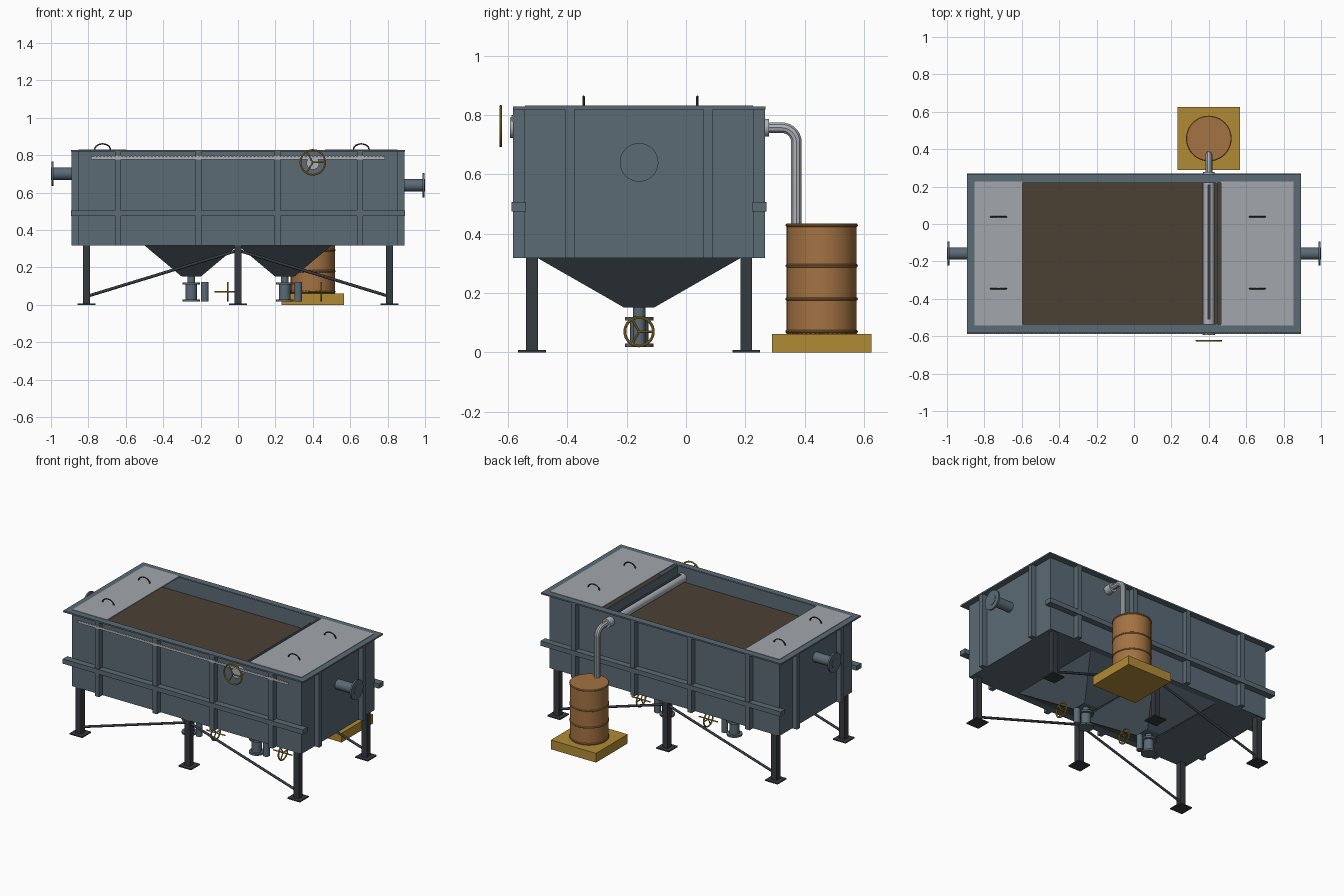
import bpy, bmesh
from math import pi, sin, cos, radians
from mathutils import Vector, Matrix

if "Cube" in bpy.data.objects:
    bpy.data.objects.remove(bpy.data.objects["Cube"])


def material(name, r, g, b):
    m = bpy.data.materials.new(name)
    m.use_nodes = True
    m.diffuse_color = (r, g, b, 1)
    m.node_tree.nodes["Principled BSDF"].inputs["Base Color"].default_value = (r, g, b, 1)
    return m


STEEL = material("blue grey steel", 0.105, 0.145, 0.178)
DARK = material("dark steel", 0.036, 0.043, 0.052)
LID = material("light grey cover", 0.36, 0.39, 0.42)
STAINLESS = material("stainless", 0.42, 0.45, 0.48)
SLUDGE = material("sludge", 0.072, 0.053, 0.034)
BARREL = material("barrel brown", 0.37, 0.17, 0.055)
YELLOW = material("ochre yellow", 0.44, 0.26, 0.035)

CY = -0.158          # centre line of the tank
HX, HY = 0.855, 0.387  # half size of the tank walls
BASE, TOP = 0.318, 0.828


def finish(name, bm, mat, smooth=False):
    bmesh.ops.recalc_face_normals(bm, faces=bm.faces)
    me = bpy.data.meshes.new(name)
    bm.to_mesh(me)
    bm.free()
    return place(name, me, mat, smooth)


def place(name, me, mat, smooth):
    me.materials.clear()
    me.materials.append(mat)
    ob = bpy.data.objects.new(name, me)
    bpy.context.collection.objects.link(ob)
    if smooth:
        bpy.ops.object.select_all(action="DESELECT")
        ob.select_set(True)
        bpy.context.view_layer.objects.active = ob
        bpy.ops.object.shade_smooth_by_angle(angle=radians(35))
    return ob


def box(name, centre, size, mat):
    bm = bmesh.new()
    bmesh.ops.create_cube(bm, size=1)
    bmesh.ops.scale(bm, vec=size, verts=bm.verts)
    bmesh.ops.translate(bm, vec=centre, verts=bm.verts)
    return finish(name, bm, mat)


def rod(name, a, b, r, mat, sides=32):
    a, b = Vector(a), Vector(b)
    d = b - a
    turn = d.to_track_quat("Z", "Y").to_matrix().to_4x4()
    bm = bmesh.new()
    bmesh.ops.create_cone(bm, cap_ends=True, segments=sides, radius1=r, radius2=r,
                          depth=d.length, matrix=Matrix.Translation((a + b) / 2) @ turn)
    return finish(name, bm, mat, True)


def tube(name, points, r, mat, cyclic=False):
    cu = bpy.data.curves.new(name, "CURVE")
    cu.dimensions = "3D"
    cu.bevel_depth, cu.bevel_resolution, cu.use_fill_caps = r, 3, True
    sp = cu.splines.new("POLY")
    sp.points.add(len(points) - 1)
    for p, co in zip(sp.points, points):
        p.co = (*co, 1)
    sp.use_cyclic_u = cyclic
    ob = bpy.data.objects.new(name, cu)
    bpy.context.collection.objects.link(ob)
    me = bpy.data.meshes.new_from_object(ob.evaluated_get(bpy.context.evaluated_depsgraph_get()))
    bpy.data.objects.remove(ob)
    return place(name, me, mat, True)


def ring(name, centre, u, v, radius, r, mat):
    c, u, v = Vector(centre), Vector(u), Vector(v)
    n = 40
    pts = [c + radius * (cos(2 * pi * i / n) * u + sin(2 * pi * i / n) * v) for i in range(n)]
    return tube(name, pts, r, mat, True)


def handwheel(name, centre, u, v, radius):
    c, u, v = Vector(centre), Vector(u), Vector(v)
    ring(name + "_rim", c, u, v, radius, 0.005, YELLOW)
    for k in range(3):
        a = 2 * pi * k / 3
        rod(name + "_spoke", c, c + radius * (cos(a) * u + sin(a) * v), 0.004, YELLOW, 10)


# Tank shell, floor and top rim
for s in (-1, 1):
    mid = (BASE + TOP) / 2
    box("long_wall", (0, CY + s * (HY - 0.005), mid), (2 * HX, 0.01, TOP - BASE), STEEL)
    box("end_wall", (s * (HX - 0.005), CY, mid), (0.01, 2 * HY, TOP - BASE), STEEL)
    box("rim_long", (0, CY + s * 0.405, TOP - 0.004), (1.786, 0.04, 0.01), STEEL)
    box("rim_end", (s * 0.873, CY, TOP - 0.004), (0.04, 0.81, 0.01), STEEL)
    # Stiffeners
    box("side_beam", (0, CY + s * 0.405, 0.49), (1.786, 0.048, 0.032), STEEL)
    for x in (-0.642, -0.212, 0.212, 0.652):
        box("side_rib", (x, CY + s * 0.405, mid), (0.032, 0.038, TOP - BASE), STEEL)
    for y in (-0.392, 0.075):
        box("end_rib", (s * 0.872, y, mid), (0.036, 0.032, TOP - BASE), STEEL)
box("tank_floor", (0, CY, BASE + 0.005), (2 * HX, 2 * HY, 0.01), STEEL)
box("sludge_surface", (0, CY, 0.725), (2 * HX - 0.02, 2 * HY - 0.02, 0.008), SLUDGE)
box("baffle", (0.443, CY, 0.72), (0.008, 2 * HY - 0.02, 0.2), STEEL)

# Covers with lifting handles
for x0, x1 in ((-0.853, -0.595), (0.465, 0.853)):
    cx = (x0 + x1) / 2
    box("cover", (cx, CY, TOP), (x1 - x0, 0.768, 0.008), LID)
    for y in (-0.345, 0.038):
        arch = [(cx - 0.042 * cos(pi * i / 10), y, 0.83 + 0.031 * sin(pi * i / 10)) for i in range(11)]
        tube("cover_handle", arch, 0.004, DARK)

# Notched strip along the front
bm = bmesh.new()
teeth, half = 80, 0.785
step = 2 * half / teeth
outline = [(half, 0.778), (-half, 0.778)]
for i in range(teeth):
    outline += [(-half + i * step, 0.8), (-half + (i + 0.5) * step, 0.791)]
outline.append((half, 0.8))
face = bm.faces.new([bm.verts.new((x, -0.583, z)) for x, z in outline])
new = bmesh.ops.extrude_face_region(bm, geom=[face])["geom"]
bmesh.ops.translate(bm, vec=(0, -0.004, 0), verts=[g for g in new if isinstance(g, bmesh.types.BMVert)])
finish("notched_strip", bm, STAINLESS)

# Hoppers with drain valves
for hx in (-0.25, 0.25):
    bm = bmesh.new()
    loops = []
    for z, ax, ay in ((BASE, 0.25, 0.342), (0.152, 0.052, 0.052)):
        loops.append([bm.verts.new((hx + sx * ax, CY + sy * ay, z))
                      for sx, sy in ((-1, -1), (1, -1), (1, 1), (-1, 1))])
    for i in range(4):
        j = (i + 1) % 4
        bm.faces.new((loops[0][i], loops[0][j], loops[1][j], loops[1][i]))
    bm.faces.new(loops[0])
    bm.faces.new(loops[1])
    finish("hopper", bm, STEEL)
    for name, z0, z1, r in (("drain_neck", 0.11, 0.155, 0.021), ("valve_body", 0.02, 0.115, 0.031),
                            ("valve_top_flange", 0.108, 0.12, 0.048),
                            ("valve_bottom_flange", 0.018, 0.03, 0.048)):
        rod(name, (hx, CY, z0), (hx, CY, z1), r, STEEL)
    rod("valve_bonnet", (hx + 0.072, CY, 0.018), (hx + 0.072, CY, 0.122), 0.021, STEEL)
    rod("valve_stem", (hx + 0.125, CY, 0.07), (hx + 0.265, CY, 0.07), 0.004, YELLOW, 12)
    handwheel("valve_wheel", (hx + 0.195, CY, 0.07), (0, 1, 0), (0, 0, 1), 0.048)

# Legs, foot plates and diagonal braces
for y in (-0.519, 0.203):
    for x in (-0.81, 0, 0.81):
        box("leg", (x, y, BASE / 2), (0.04, 0.04, BASE), DARK)
        box("foot_plate", (x, y, 0.004), (0.094, 0.094, 0.008), DARK)
    for s in (-1, 1):
        rod("brace", (s * 0.81, y, 0.045), (0, y, 0.292), 0.008, DARK, 12)

# Inlet and outlet nozzles
for s, z in ((-1, 0.702), (1, 0.64)):
    rod("nozzle", (s * 0.85, CY, z), (s, CY, z), 0.033, STEEL)
    rod("nozzle_flange", (s * 0.987, CY, z), (s * 0.998, CY, z), 0.065, STEEL)

# Slotted skimming pipe with its handwheel
PX, PZ = 0.40, 0.757
rod("skimmer_pipe", (PX, -0.583, PZ), (PX, 0.267, PZ), 0.03, STAINLESS)
rod("skimmer_end_cap", (PX, -0.593, PZ), (PX, -0.58, PZ), 0.034, STAINLESS)
box("skimmer_slot", (PX, CY + 0.008, PZ + 0.028), (0.016, 0.72, 0.008), DARK)
handwheel("skimmer_wheel", (PX, -0.624, 0.762), (1, 0, 0), (0, 0, 1), 0.066)

# Discharge pipe bending down into the barrel
rod("discharge_flange", (PX, 0.262, PZ), (PX, 0.279, PZ), 0.03, STAINLESS)
bend = [(PX, 0.322 + 0.05 * sin(a), PZ - 0.05 + 0.05 * cos(a))
        for a in (pi / 2 * i / 10 for i in range(11))]
tube("discharge_pipe", [(PX, 0.26, PZ)] + bend + [(PX, 0.372, 0.425)], 0.0185, STAINLESS)

# Barrel on its pallet
BY = 0.457
box("pallet", (PX, BY, 0.031), (0.336, 0.336, 0.062), YELLOW)
rod("barrel", (PX, BY, 0.062), (PX, BY, 0.434), 0.118, BARREL, 48)
for z in (0.07, 0.18, 0.292, 0.428):
    ring("barrel_hoop", (PX, BY, z), (1, 0, 0), (0, 1, 0), 0.116, 0.006, BARREL)
